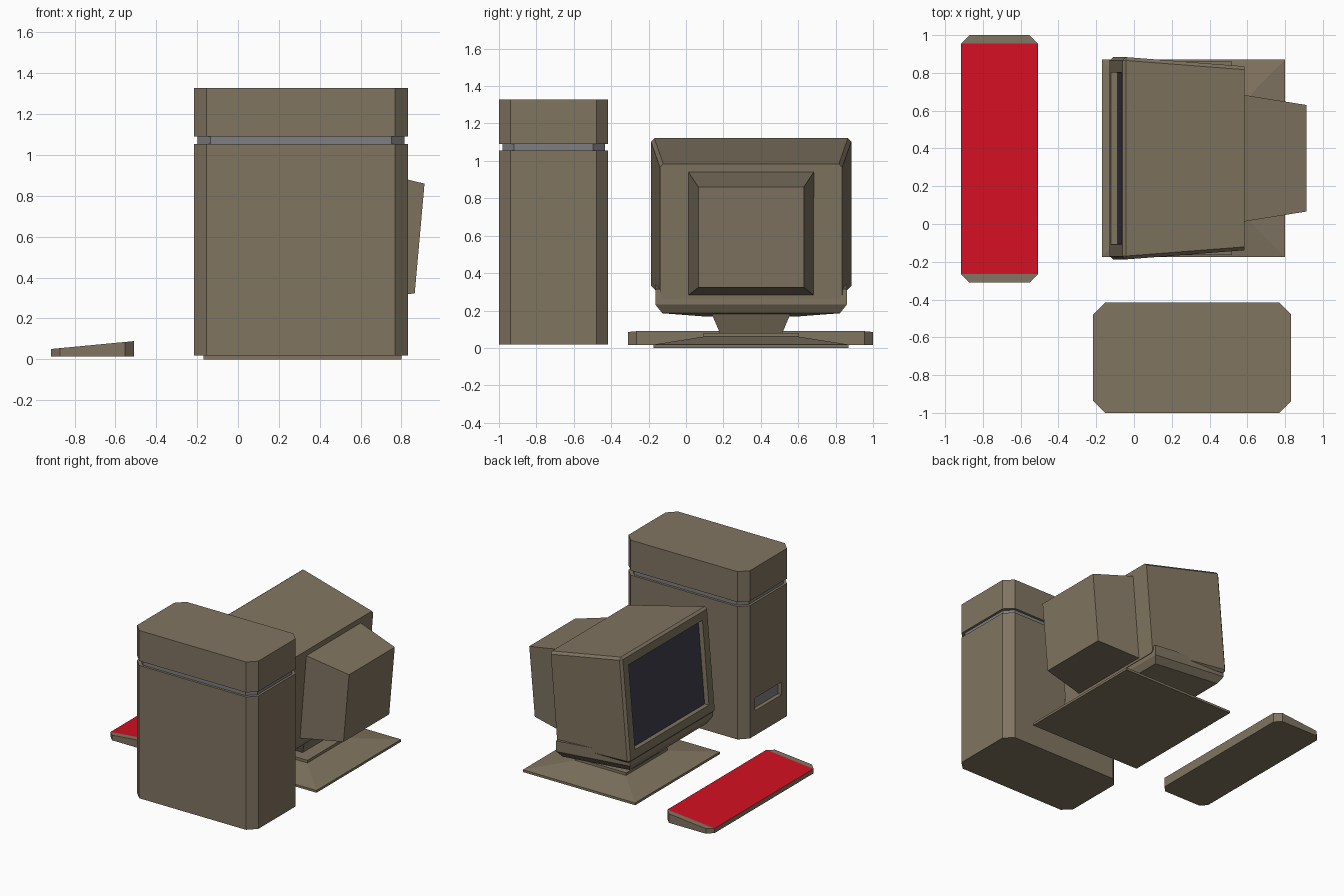
import bpy, bmesh
from mathutils import Vector

old = bpy.data.objects.get("Cube")
if old:
    bpy.data.objects.remove(old)


def material(name, rgb):
    m = bpy.data.materials.new(name)
    m.use_nodes = True
    color = (*rgb, 1)
    m.diffuse_color = color
    m.node_tree.nodes["Principled BSDF"].inputs["Base Color"].default_value = color
    return m


tan = material("tan plastic", (0.22, 0.178, 0.12))
gray = material("gray metal", (0.21, 0.205, 0.22))
dark = material("dark screen glass", (0.05, 0.05, 0.07))
red = material("red keys", (0.65, 0.005, 0.016))


def loft(rings):
    """Skin matching rings of points and cap both ends."""
    bm = bmesh.new()
    loops = [[bm.verts.new(p) for p in ring] for ring in rings]
    n = len(loops[0])
    for a, b in zip(loops, loops[1:]):
        for i in range(n):
            j = (i + 1) % n
            bm.faces.new((a[i], a[j], b[j], b[i]))
    bm.faces.new(loops[0])
    bm.faces.new(loops[-1])
    bmesh.ops.recalc_face_normals(bm, faces=bm.faces)
    return bm


def finish(name, bm, *mats):
    mesh = bpy.data.meshes.new(name)
    bm.to_mesh(mesh)
    bm.free()
    for m in mats:
        mesh.materials.append(m)
    obj = bpy.data.objects.new(name, mesh)
    bpy.context.collection.objects.link(obj)
    return obj


def octagon(cx, cy, hx, hy, cut, height):
    """Rectangle with cut corners; height gives z from x."""
    pts = []
    for sx, sy in ((1, 1), (-1, 1), (-1, -1), (1, -1)):
        pair = [(cx + sx * hx, cy + sy * (hy - cut)), (cx + sx * (hx - cut), cy + sy * hy)]
        pts += pair if sx * sy > 0 else pair[::-1]
    return [(x, y, height(x)) for x, y in pts]


def rect(cx, cy, hx, hy, z, slope=0):
    """Rectangle at height z, falling with x by slope."""
    return [(cx + sx * hx, cy + sy * hy, z - slope * (cx + sx * hx))
            for sx, sy in ((1, 1), (-1, 1), (-1, -1), (1, -1))]


def leaning(xb, zb, xt, zt, half):
    """Upright rectangle leaning from its bottom edge to its top edge."""
    return [(x, MY + s * half, z) for x, z, s in
            ((xb, zb, -1), (xb, zb, 1), (xt, zt, 1), (xt, zt, -1))]


def cut(bm, point, normal):
    geom = bm.verts[:] + bm.edges[:] + bm.faces[:]
    bmesh.ops.bisect_plane(bm, geom=geom, dist=1e-4, plane_co=point, plane_no=normal)


# Computer tower: lower case, gray seam, upper case
TX, TY = 0.308, -0.708


def tower_block(z0, z1, shrink=0):
    return loft([octagon(TX, TY, 0.524 - shrink, 0.292 - shrink, 0.063, lambda x, z=z: z)
                 for z in (z0, z1)])


# Drive slot sunk into the screen-side face of the lower case
bm = tower_block(0.018, 1.055)
for z in (0.21, 0.31):
    cut(bm, (0, 0, z), (0, 0, 1))
for y in (-0.87, -0.54):
    cut(bm, (0, y, 0), (0, 1, 0))
slot = min(bm.faces, key=lambda f: (f.calc_center_median() - Vector((-0.216, -0.705, 0.26))).length)
bmesh.ops.inset_individual(bm, faces=[slot], thickness=0.002, depth=-0.03)
slot.material_index = 1
finish("tower_lower_case", bm, tan, gray)
finish("tower_seam", tower_block(1.05, 1.095, 0.018), gray)
finish("tower_upper_case", tower_block(1.09, 1.328), tan)

# Keyboard wedge with a red key area between the cut ends
KX, KY, KHY, KC = -0.712, 0.345, 0.655, 0.045
bm = loft([octagon(KX, KY, 0.204, KHY, KC, lambda x: 0.015),
           octagon(KX, KY, 0.204, KHY, KC, lambda x: 0.07 + 0.095 * (x - KX))])
for s in (-1, 1):
    cut(bm, (0, KY + s * (KHY - KC), 0), (0, 1, 0))
for f in bm.faces:
    f.normal_update()
    if f.normal.z > 0.9 and abs(f.calc_center_median().y - KY) < 0.3:
        f.material_index = 1
finish("keyboard", bm, tan, red)

# Monitor foot and neck
MX, MY = 0.315, 0.348
finish("monitor_foot", loft([rect(MX, MY, hx, hy, z) for hx, hy, z in
       ((0.485, 0.522, 0), (0.485, 0.522, 0.018), (0.22, 0.255, 0.06), (0.22, 0.255, 0.08))]), tan)
finish("monitor_neck", loft([rect(MX - 0.05, MY, h, h, z) for h, z in
       ((0.165, 0.075), (0.235, 0.24))]), tan)

# Monitor chin under the shell, tilted with it
finish("monitor_chin", loft([rect(0.2, MY, hx, hy, z, 0.087) for hx, hy, z in
       ((0.32, 0.512, 0.36), (0.32, 0.512, 0.277), (0.29, 0.475, 0.228), (0.2, 0.25, 0.203))]), tan)

# Monitor shell with softened edges and a sunken screen
bm = loft([leaning(-0.13, 0.315, -0.06, 1.125, 0.537),
           leaning(0.525, 0.265, 0.585, 0.983, 0.487)])
edges = [e for e in bm.edges if min(v.co.x for v in e.verts) < 0.3]
bmesh.ops.bevel(bm, geom=edges, offset=0.018, segments=1, affect='EDGES')
bm.normal_update()
front = max((f for f in bm.faces if f.normal.x < -0.9), key=lambda f: f.calc_area())
bmesh.ops.inset_individual(bm, faces=[front], thickness=0.09)
bmesh.ops.inset_individual(bm, faces=[front], thickness=0.004, depth=-0.035)
front.material_index = 1
finish("monitor_shell", bm, tan, dark)

# Tube housing on the back
finish("monitor_back", loft([leaning(0.51, 0.28, 0.57, 0.943, 0.337),
                             leaning(0.865, 0.323, 0.913, 0.86, 0.282)]), tan)
